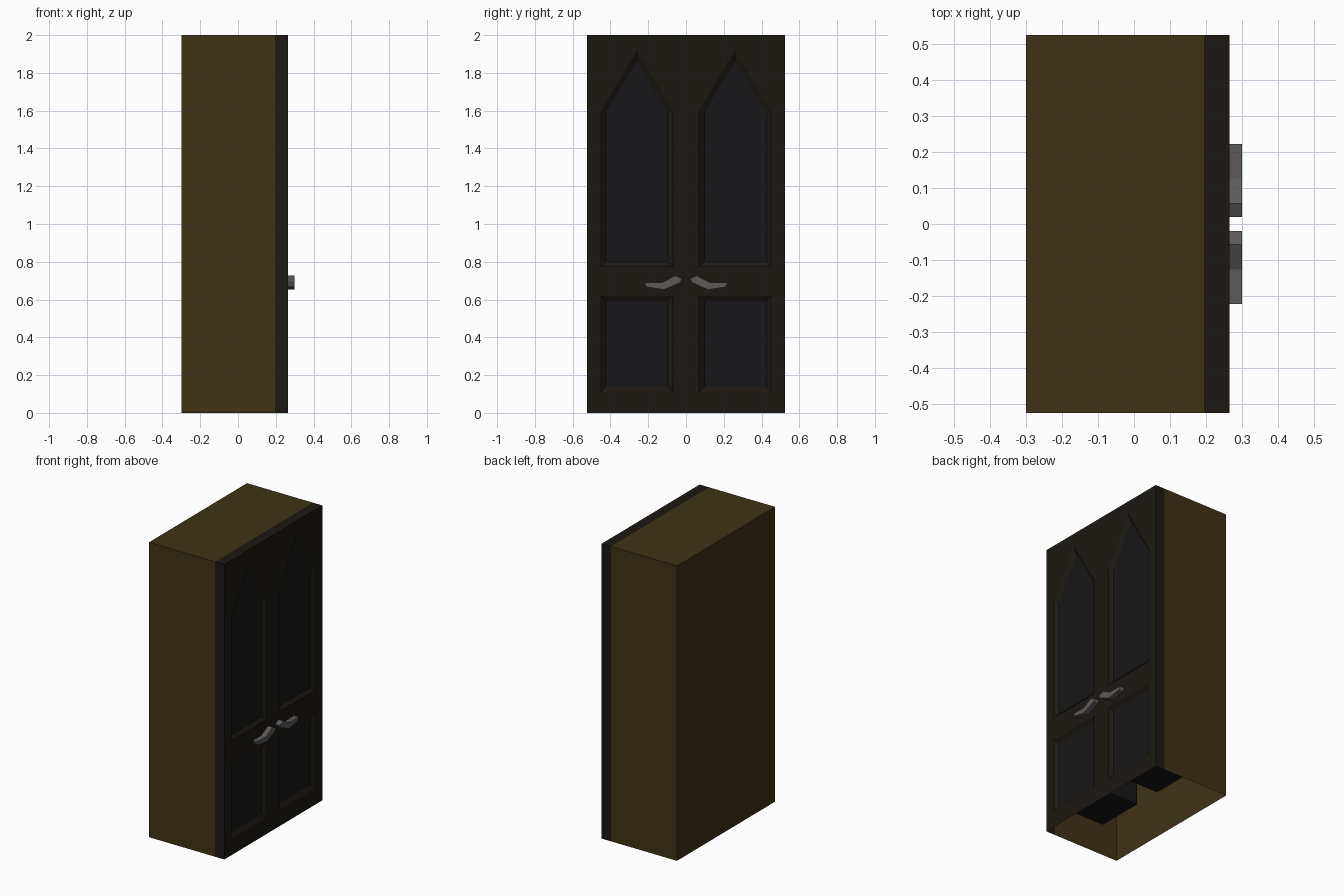
import bpy, bmesh

if "Cube" in bpy.data.objects:
    bpy.data.objects.remove(bpy.data.objects["Cube"])

BACK, SEAM, FRONT = -0.30, 0.195, 0.265
HALF, TOP = 0.525, 2.0


def material(name, rgb):
    m = bpy.data.materials.new(name)
    m.diffuse_color = (*rgb, 1)
    m.use_nodes = True
    m.node_tree.nodes["Principled BSDF"].inputs["Base Color"].default_value = m.diffuse_color
    return m


BROWN = material("brown_wood", (0.05, 0.033, 0.008))
DARK = material("dark_wood", (0.012, 0.009, 0.006))
BLACK = material("black_panel", (0.008, 0.008, 0.009))
METAL = material("metal", (0.11, 0.10, 0.10))


def finish(name, bm, mat):
    bmesh.ops.recalc_face_normals(bm, faces=bm.faces[:])
    me = bpy.data.meshes.new(name)
    bm.to_mesh(me)
    bm.free()
    me.materials.append(mat)
    ob = bpy.data.objects.new(name, me)
    bpy.context.collection.objects.link(ob)
    return ob


def ring(bm, pts, x):
    return [bm.verts.new((x, y, z)) for y, z in pts]


def bridge(bm, a, b, closed=True):
    n = len(a)
    for i in range(n if closed else n - 1):
        j = (i + 1) % n
        bm.faces.new((a[i], a[j], b[j], b[i]))


def prism(name, pts, x0, x1, mat):
    bm = bmesh.new()
    a, b = ring(bm, pts, x0), ring(bm, pts, x1)
    bridge(bm, a, b)
    bm.faces.new(a)
    bm.faces.new(b)
    return finish(name, bm, mat)


def mirrored(pts, side):
    return [(side * y, z) for y, z in pts]


# outline open at the floor: side, top, side
outline = [(-HALF, 0), (-HALF, TOP), (HALF, TOP), (HALF, 0)]

# carcass: thin shell, open underneath and towards the doors
bm = bmesh.new()
a, b = ring(bm, outline, BACK), ring(bm, outline, SEAM)
bridge(bm, a, b, closed=False)
bm.faces.new(a)
finish("cabinet_body", bm, BROWN)

# panel outlines: opening edge and inner edge of the moulding
upper = ([(0.07, 0.775), (0.45, 0.775), (0.45, 1.60), (0.26, 1.92), (0.07, 1.60)],
         [(0.097, 0.80), (0.425, 0.80), (0.425, 1.59), (0.26, 1.86), (0.097, 1.59)])
lower = ([(0.07, 0.11), (0.45, 0.11), (0.45, 0.62), (0.07, 0.62)],
         [(0.097, 0.14), (0.425, 0.14), (0.425, 0.59), (0.097, 0.59)])
panels = [("upper", *upper), ("lower", *lower)]

# door front: rim, face with four openings, and sloped mouldings
bm = bmesh.new()
rim, face = ring(bm, outline, SEAM), ring(bm, outline, FRONT)
bridge(bm, rim, face, closed=False)
loops = [face]
inner_rings = []
for side in (-1, 1):
    for _, outer, inner in panels:
        loops.append(ring(bm, mirrored(outer, side), FRONT))
        inner_rings.append(ring(bm, mirrored(inner, side), FRONT - 0.02))
edges = []
for loop in loops:
    for i, v in enumerate(loop):
        w = loop[(i + 1) % len(loop)]
        edges.append(bm.edges.get((v, w)) or bm.edges.new((v, w)))
bmesh.ops.triangle_fill(bm, edges=edges, use_beauty=True, normal=(1, 0, 0))
for a, b in zip(loops[1:], inner_rings):
    bridge(bm, a, b)
finish("door_front", bm, DARK)

# thick panels reaching back into the cabinet, and the wavy handles
handle = [(0.02, 0.71), (0.057, 0.727), (0.127, 0.69), (0.222, 0.691),
          (0.212, 0.667), (0.117, 0.652), (0.03, 0.69)]
for side, label in ((-1, "left"), (1, "right")):
    for name, _, inner in panels:
        prism(f"{label}_{name}_panel", mirrored(inner, side), -0.105, FRONT - 0.02, BLACK)
    prism(f"{label}_handle", mirrored(handle, side), FRONT, 0.30, METAL)
